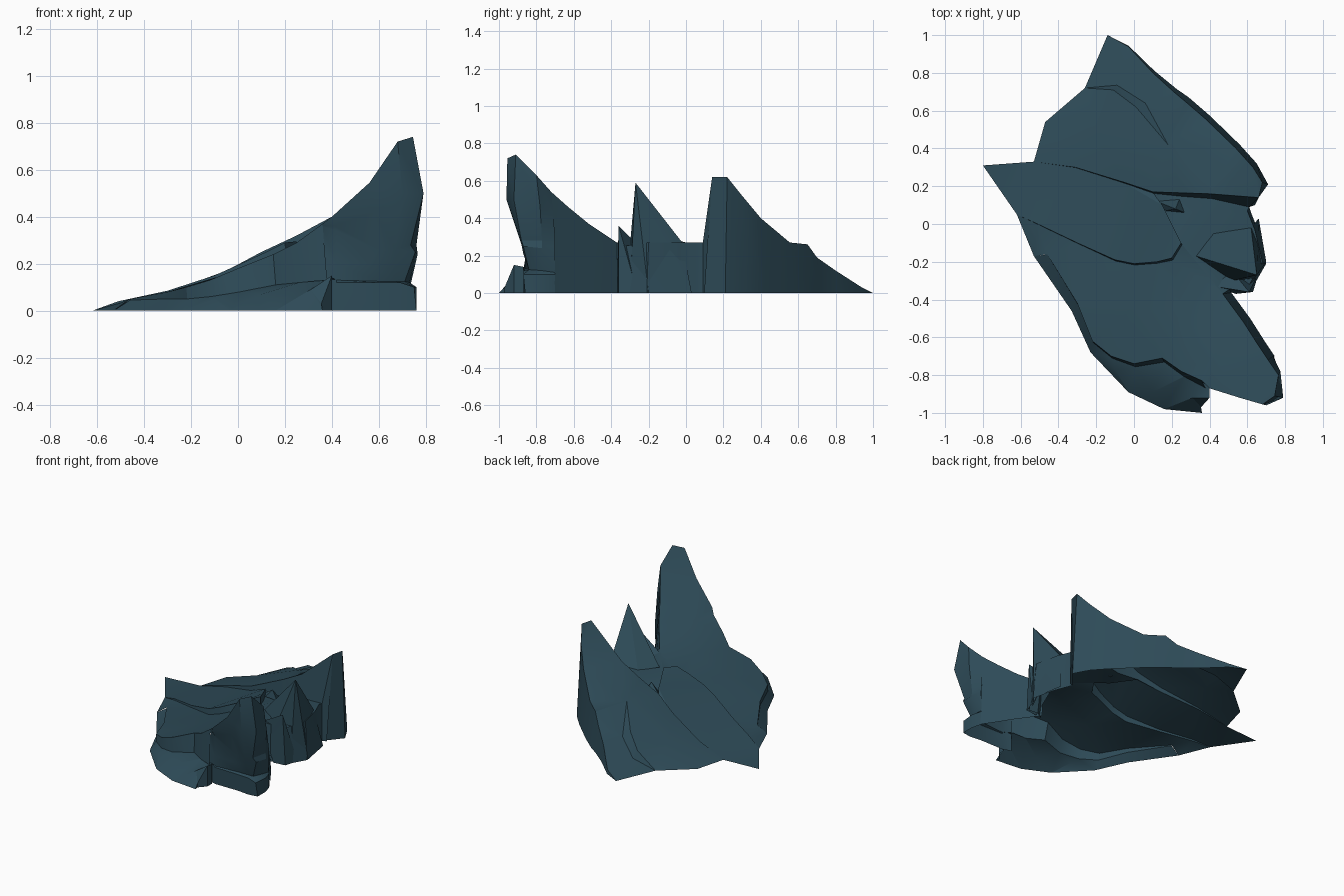
import bpy
from mathutils import Vector
from mathutils.geometry import delaunay_2d_cdt

slate = bpy.data.materials.new("slate_blue_rock")
slate.diffuse_color = (0.027, 0.07, 0.097, 1)


def add_object(name, verts, faces):
    me = bpy.data.meshes.new(name)
    me.from_pydata(verts, [], faces)
    me.materials.append(slate)
    ob = bpy.data.objects.new(name, me)
    bpy.context.collection.objects.link(ob)


def surface(name, rim, inner=()):
    """Triangulated rock top bounded by a rim loop."""
    pts = list(rim) + list(inner)
    n = len(rim)
    v2, _, faces, orig, _, _ = delaunay_2d_cdt(
        [Vector(p[:2]) for p in pts], [(i, (i + 1) % n) for i in range(n)], [], 1, 1e-5)
    verts = []
    for v, o in zip(v2, orig):
        z = pts[o[0]][2] if o else min(pts, key=lambda p: (Vector(p[:2]) - v).length)[2]
        verts.append((v.x, v.y, z))
    out = []
    for f in faces:
        a, b, c = (v2[i] for i in f[:3])
        ccw = (b - a).cross(c - a) > 0
        out.append(list(f) if ccw else list(f)[::-1])
    add_object(name, verts, out)


def cliff(name, *rows):
    """Rock wall lofted from the top row down to the bottom row."""
    n = len(rows[0])
    verts = [p for r in rows for p in r]
    faces = [(k*n + i, (k+1)*n + i, (k+1)*n + i + 1, k*n + i + 1)
             for k in range(len(rows) - 1) for i in range(n - 1)]
    add_object(name, verts, faces)


def high(seam):
    return [(x, y, h) for x, y, h, l in seam]


def low(seam):
    return [(x + .08*(h - l), y - .16*(h - l), l) for x, y, h, l in seam]


def ground(row, dx=0.0, dy=0.0):
    return [(x + dx*min(1, z*4), y + dy*min(1, z*4), 0) for x, y, z in row]


# Steps between slabs: x, y, upper height, lower height
back_seam_west = [(-.53, .33, .002, .002), (-.31, .30, .075, .065), (-.05, .22, .17, .14),
                  (.10, .17, .25, .20)]
back_seam_east = [(.10, .17, .25, .20), (.25, .165, .32, .20), (.40, .16, .40, .24),
                  (.66, .14, .62, .27)]
back_low = low(back_seam_east)[:-1] + [(.61, .09, .27)]
mid_seam = [(-.62, .05, 0, 0), (-.51, 0, .04, .03), (-.30, -.10, .085, .07),
            (-.10, -.19, .15, .11), (0, -.21, .195, .15), (.12, -.20, .25, .20),
            (.20, -.18, .29, .22), (.25, -.10, .295, .24), (.20, 0, .27, .21),
            (.15, .10, .25, .20)]
front_seam = [(-.46, -.16, .05, .045), (-.30, -.42, .08, .05), (-.22, -.62, .10, .05),
              (-.12, -.70, .13, .06), (0, -.74, .18, .08), (.15, -.71, .24, .11),
              (.25, -.78, .29, .12), (.36, -.83, .37, .13)]

# Back slab with its tall east crag
back_ridge = [(.66, .14, .62), (.68, .22, .62), (.63, .30, .52), (.54, .40, .40),
              (.38, .555, .27), (.27, .65, .26), (.21, .70, .19), (.10, .80, .12),
              (-.03, .94, .03), (-.14, 1, 0)]
surface("back_slab",
        high(back_seam_west) + high(back_seam_east)[1:] + back_ridge[1:]
        + [(-.26, .72, 0), (-.47, .54, 0)],
        [(-.11, .71, .10), (.01, .62, .17), (.18, .42, .27), (-.09, .735, .05),
         (.06, .64, .13), (-.20, .50, .10)])
cliff("back_slab_east_cliff", back_ridge,
      [(.61, .09, 0), (.71, .21, 0)] + ground(back_ridge, .02, .02)[2:])
cliff("back_slab_south_cliff", high(back_seam_west) + high(back_seam_east)[1:],
      low(back_seam_west) + back_low[1:])
cliff("back_crag_foot", [back_low[-1], back_ridge[0]], [(.61, .09, 0), (.64, .10, 0)])

# Middle slab
surface("middle_slab", [(-.80, .31, 0)] + high(mid_seam) + low(back_seam_west)[::-1])
cliff("middle_slab_step", high(mid_seam), low(mid_seam))

# Front slab with the highest crag
crag_top = [(.36, -.83, .37), (.40, -.87, .40), (.56, -.92, .545), (.68, -.955, .72),
            (.745, -.91, .74), (.765, -.80, .63), (.71, -.72, .54)]
front_ridge = [(.71, -.72, .54), (.65, -.63, .46), (.58, -.52, .37), (.47, -.37, .27)]
east_edge = [(.47, -.37, .27), (.53, -.33, .25), (.60, -.34, .25), (.68, -.20, .27),
             (.64, -.03, .27), (.60, .07, .27), back_low[-1]]
surface("front_slab",
        [(-.53, -.17, 0)] + high(front_seam) + crag_top[1:] + front_ridge[1:]
        + east_edge[1:] + back_low[:-1][::-1] + low(mid_seam)[::-1],
        [(.42, -.70, .36), (.25, -.45, .26), (0, -.45, .17)])
# Overhanging crag wall, notched near the foot
cliff("front_crag_cliff", crag_top,
      [(.36, -.83, .365), (.41, -.865, .36), (.58, -.905, .42), (.70, -.96, .50),
       (.79, -.92, .50), (.775, -.78, .46), (.72, -.71, .42)],
      [(.36, -.83, .36), (.42, -.86, .34), (.60, -.87, .26), (.67, -.88, .26),
       (.735, -.88, .28), (.76, -.77, .28), (.735, -.70, .30)],
      [(.36, -.835, .25), (.42, -.86, .20), (.56, -.86, .20), (.67, -.87, .21),
       (.755, -.87, .25), (.765, -.77, .24), (.74, -.70, .25)],
      [(.36, -.84, .14), (.42, -.86, .13), (.60, -.84, .125), (.67, -.84, .125),
       (.71, -.84, .125), (.73, -.77, .12), (.735, -.70, .11)],
      [(.36, -.84, .10), (.42, -.86, .12), (.60, -.865, .12), (.69, -.87, .12),
       (.75, -.87, .10), (.76, -.77, .10), (.74, -.70, .10)],
      [(.36, -.84, 0), (.42, -.86, 0), (.60, -.86, 0), (.69, -.87, 0),
       (.76, -.86, 0), (.76, -.77, 0), (.74, -.70, 0)])
cliff("front_ridge_cliff", front_ridge, ground(front_ridge, .035, .02))
cliff("east_cliff", east_edge, ground(east_edge, .02, -.01)[:-1] + [(.61, .09, 0)])

# Low ledge along the front and left
cliff("front_slab_step", high(front_seam), low(front_seam))
block = [(.355, -.97, .03), (.40, -.92, .15), (.40, -.87, .14)]
surface("front_ledge",
        [(-.53, -.17, 0), (-.33, -.46, 0), (-.23, -.68, 0), (-.03, -.89, 0),
         (.16, -.98, 0), (.36, -1, 0)] + block + [(.42, -.855, .13), (.36, -.82, .13)]
        + low(front_seam)[:-1][::-1],
        [(.31, -.92, .09), (.10, -.89, .07), (-.10, -.77, .05)])
cliff("ledge_end", [(.36, -1, 0)] + block, ground([(.36, -1, 0)] + block))


# Sharp rock spikes between the crags
def spike(name, peak, ring):
    n = len(ring)
    add_object(name, ring + [peak], [(i, (i + 1) % n, n) for i in range(n)])


spike("tall_spike", (.65, -.27, .59),
      [(.33, -.17, .25), (.52, -.30, .25), (.63, -.30, 0), (.70, -.20, 0),
       (.66, .03, 0), (.62, -.02, .27), (.42, -.05, .25)])
spike("small_spike", (.61, -.36, .36),
      [(.42, -.33, .25), (.54, -.37, 0), (.63, -.36, 0), (.66, -.26, 0), (.52, -.25, .25)])
spike("pit_stone", (.22, .08, .27),
      [(.12, .12, .20), (.17, .07, .21), (.27, .06, .21), (.24, .13, .20)])

# Soft shading on gentle slopes, crisp creases
for ob in bpy.data.objects:
    ob.select_set(True)
    bpy.context.view_layer.objects.active = ob
bpy.ops.object.shade_smooth_by_angle(angle=0.5)
